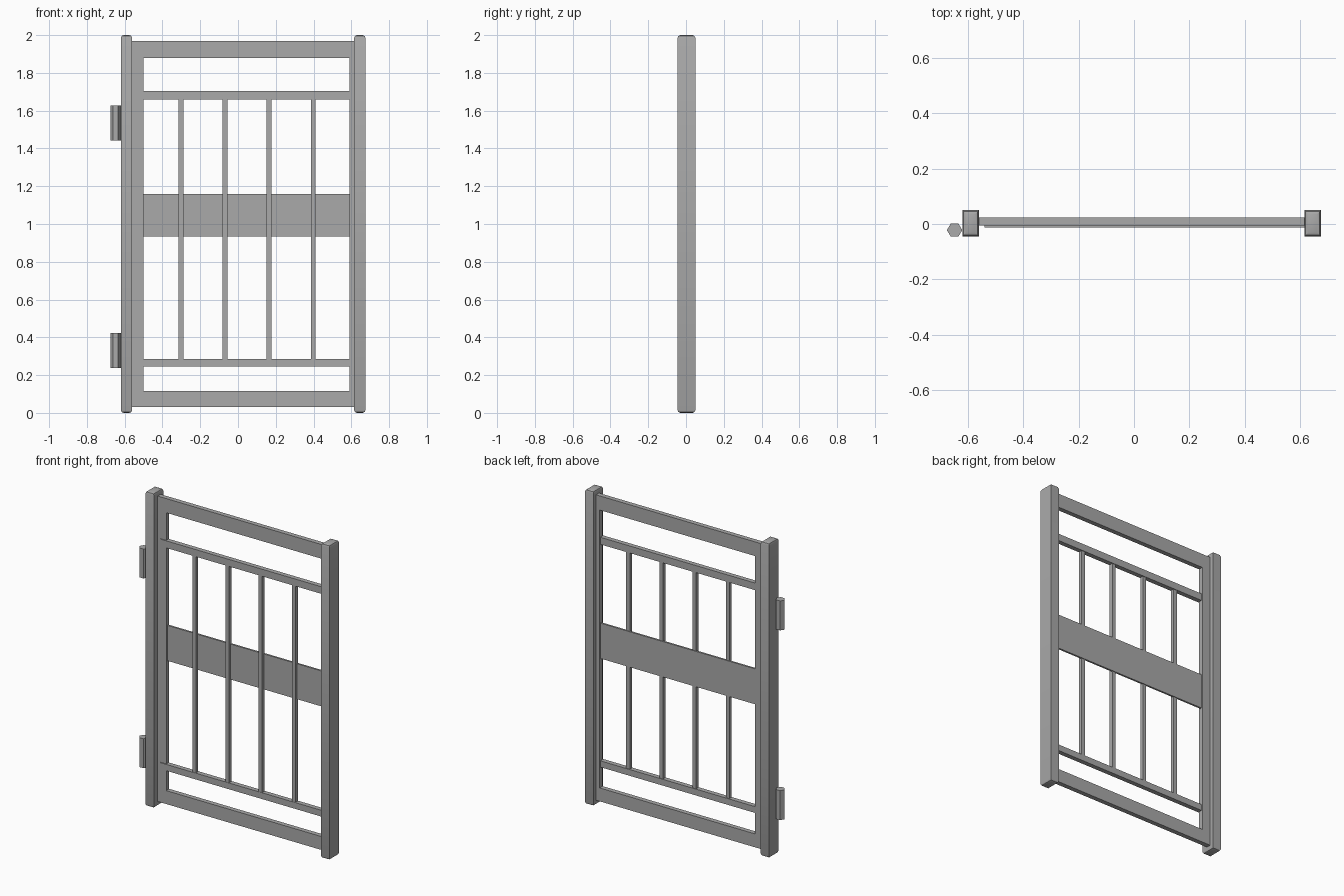
import bpy
import bmesh
from mathutils import Vector

cube = bpy.data.objects.get("Cube")
if cube:
    bpy.data.objects.remove(cube, do_unlink=True)

metal = bpy.data.materials.new("grey_metal")
metal.use_nodes = True
grey = (0.4, 0.4, 0.4, 1)
metal.diffuse_color = grey
metal.node_tree.nodes["Principled BSDF"].inputs["Base Color"].default_value = grey


def finish(name, bm):
    bmesh.ops.recalc_face_normals(bm, faces=bm.faces[:])
    mesh = bpy.data.meshes.new(name)
    bm.to_mesh(mesh)
    bm.free()
    mesh.materials.append(metal)
    obj = bpy.data.objects.new(name, mesh)
    bpy.context.collection.objects.link(obj)
    return obj


def box(name, x, y, z, rim=0):
    """Box from three (min, max) ranges; rim chamfers the two end caps."""
    bm = bmesh.new()
    bmesh.ops.create_cube(bm, size=1)
    for v in bm.verts:
        v.co = Vector([(a + b) / 2 + c * (b - a) for (a, b), c in zip((x, y, z), v.co)])
    if rim:
        ends = [e for e in bm.edges if abs(e.verts[0].co.z - e.verts[1].co.z) < 1e-5]
        bmesh.ops.bevel(bm, geom=ends, offset=rim, segments=2, profile=0.5, affect='EDGES')
    return finish(name, bm)


def shade(obj):
    bpy.ops.object.select_all(action='DESELECT')
    obj.select_set(True)
    bpy.context.view_layer.objects.active = obj
    bpy.ops.object.shade_smooth_by_angle()


# Outer posts with softened ends
for name, x in (("right_post", (-0.62, -0.56)), ("left_post", (0.615, 0.675))):
    shade(box(name, x, (-0.045, 0.05), (0, 2), rim=0.015))

# Mitred rectangular frame
bm = bmesh.new()
outer = [(-0.585, 0.03), (0.67, 0.03), (0.67, 1.97), (-0.585, 1.97)]
inner = [(-0.5, 0.115), (0.59, 0.115), (0.59, 1.88), (-0.5, 1.88)]
rings = [[bm.verts.new((x, y, z)) for x, z in loop]
         for loop, y in ((outer, -0.006), (inner, -0.006), (inner, 0.024), (outer, 0.024))]
for a, b in zip(rings, rings[1:] + rings[:1]):
    for i in range(4):
        j = (i + 1) % 4
        bm.faces.new((a[i], a[j], b[j], b[i]))
finish("gate_frame", bm)

# Thin cross rails
for name, z in (("upper_rail", (1.66, 1.705)), ("lower_rail", (0.245, 0.285))):
    box(name, (-0.54, 0.63), (-0.012, 0.018), z)

# Middle panel behind the bars
box("middle_panel", (-0.51, 0.6), (0.006, 0.018), (0.935, 1.16))

# Vertical bars
for i in range(4):
    x = -0.302 + i * 0.2333
    box(f"bar_{i + 1}", (x - 0.0125, x + 0.0125), (-0.01, 0.014), (0.28, 1.665))

# Hexagonal hinge barrels
for name, z in (("upper_hinge", 1.535), ("lower_hinge", 0.33)):
    bm = bmesh.new()
    bmesh.ops.create_cone(bm, cap_ends=True, segments=6, radius1=1, radius2=1, depth=0.187)
    far = max(v.co.x for v in bm.verts)
    turn = far < 0.95
    for v in bm.verts:
        px, py = (v.co.y, v.co.x) if turn else (v.co.x, v.co.y)
        v.co = Vector((-0.648 + px * 0.028, -0.022 + py * 0.0265, z + v.co.z))
    finish(name, bm)
